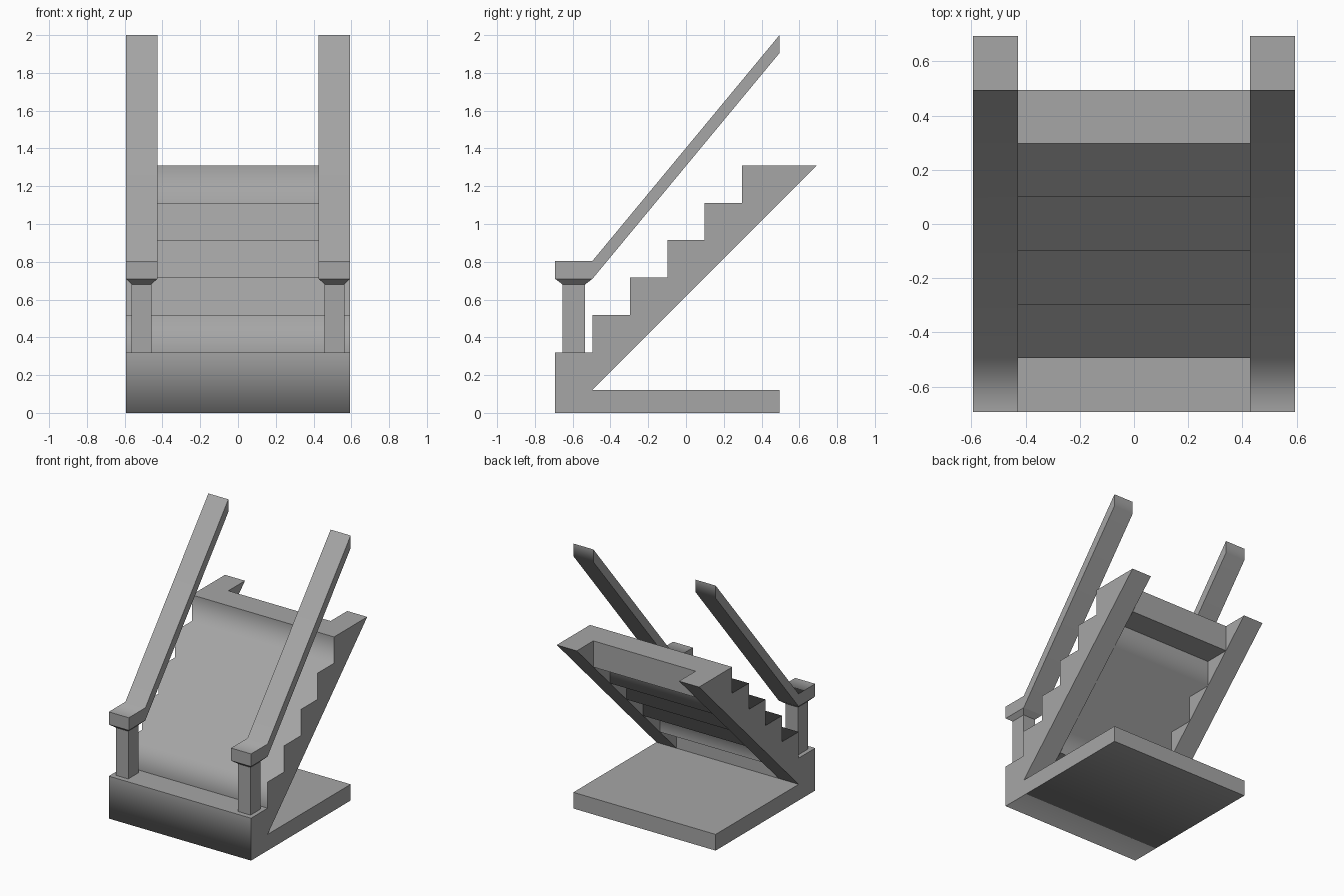
import bpy
import bmesh
import math

S = 0.198           # step run and rise
OUT = 3 * S         # half width of the staircase
INN = 0.427         # inner side of the stringers and handrails
FLOOR = 0.32        # height of the entry step
STEPS = 5

if "Cube" in bpy.data.objects:
    bpy.data.objects.remove(bpy.data.objects["Cube"], do_unlink=True)

grey = bpy.data.materials.new("plain_grey")
grey.use_nodes = True
grey.diffuse_color = (0.38, 0.38, 0.38, 1)
grey.node_tree.nodes["Principled BSDF"].inputs["Base Color"].default_value = grey.diffuse_color


def finish(name, bm):
    mesh = bpy.data.meshes.new(name)
    bm.to_mesh(mesh)
    bm.free()
    mesh.materials.append(grey)
    obj = bpy.data.objects.new(name, mesh)
    bpy.context.collection.objects.link(obj)
    return obj


def extrude_profile(name, points, x0, x1, smooth=(), caps=True):
    """Extrude a counter-clockwise (y, z) profile along x."""
    bm = bmesh.new()
    a = [bm.verts.new((x0, y, z)) for y, z in points]
    b = [bm.verts.new((x1, y, z)) for y, z in points]
    n = len(points)
    for i in range(n):
        j = (i + 1) % n
        face = bm.faces.new((a[i], a[j], b[j], b[i]))
        face.smooth = i in smooth
    if caps:
        bm.faces.new(a[::-1])
        bm.faces.new(b)
    return finish(name, bm)


def loft_post(name, cx, cy, rings):
    """Stack rectangles given as (z, half x, half y)."""
    bm = bmesh.new()
    loops = [[bm.verts.new((cx + sx * hx, cy + sy * hy, z))
              for sx, sy in ((-1, -1), (1, -1), (1, 1), (-1, 1))]
             for z, hx, hy in rings]
    for low, high in zip(loops, loops[1:]):
        for i in range(4):
            j = (i + 1) % 4
            bm.faces.new((low[i], low[j], high[j], high[i]))
    bm.faces.new(loops[0][::-1])
    bm.faces.new(loops[-1])
    return finish(name, bm)


def step_y(i):
    return (i - 2.5) * S


def step_z(i):
    return FLOOR + i * S


front, back = step_y(-1), step_y(STEPS)
top = step_z(STEPS)

# Floor slab with the raised entry step
extrude_profile("base", [(front, 0), (back, 0), (back, FLOOR - S),
                         (step_y(0), FLOOR - S), (step_y(0), FLOOR),
                         (front, FLOOR)], -OUT, OUT, smooth=(0, 5))

# Step outline from the top nosing down to the entry step
stair_line = []
for i in reversed(range(STEPS)):
    stair_line += [(step_y(i), step_z(i + 1)), (step_y(i), step_z(i))]

# Middle flight, stepped above and below
under = []
for i in range(STEPS):
    under += [(step_y(i), step_z(i)), (step_y(i + 1), step_z(i))]
flight = under + [(back, top)] + stair_line[:-1]
extrude_profile("steps", flight, -INN, INN, caps=False,
                smooth=[*range(1, 2 * STEPS - 2), *range(2 * STEPS + 1, len(flight))])

stringer = [(step_y(0), FLOOR - S), (step_y(STEPS + 1), top)] + stair_line
rail = [(front, 0.71), (step_y(0), 0.71), (back, 1.905),
        (back, 2), (step_y(0), 0.805), (front, 0.805)]

for side, sign in (("left", 1), ("right", -1)):
    x0, x1 = sorted((sign * INN, sign * OUT))
    # Solid side of the stairs with a sloped underside
    extrude_profile(side + "_stringer", stringer, x0, x1,
                    smooth=range(2, len(stringer) - 1))
    # Handrail, softly shaded over its bend
    handrail = extrude_profile(side + "_handrail", rail, x0, x1)
    handrail.data.shade_smooth()
    handrail.data.set_sharp_from_angle(angle=math.radians(60))
    weighted = handrail.modifiers.new("weighted_normals", "WEIGHTED_NORMAL")
    weighted.keep_sharp = True
    # Newel post flaring out below the handrail
    loft_post(side + "_post", (x0 + x1) / 2, step_y(-0.5),
              [(FLOOR, 0.052, 0.06), (0.68, 0.052, 0.06),
               (0.71, (OUT - INN) / 2, S / 2)])
